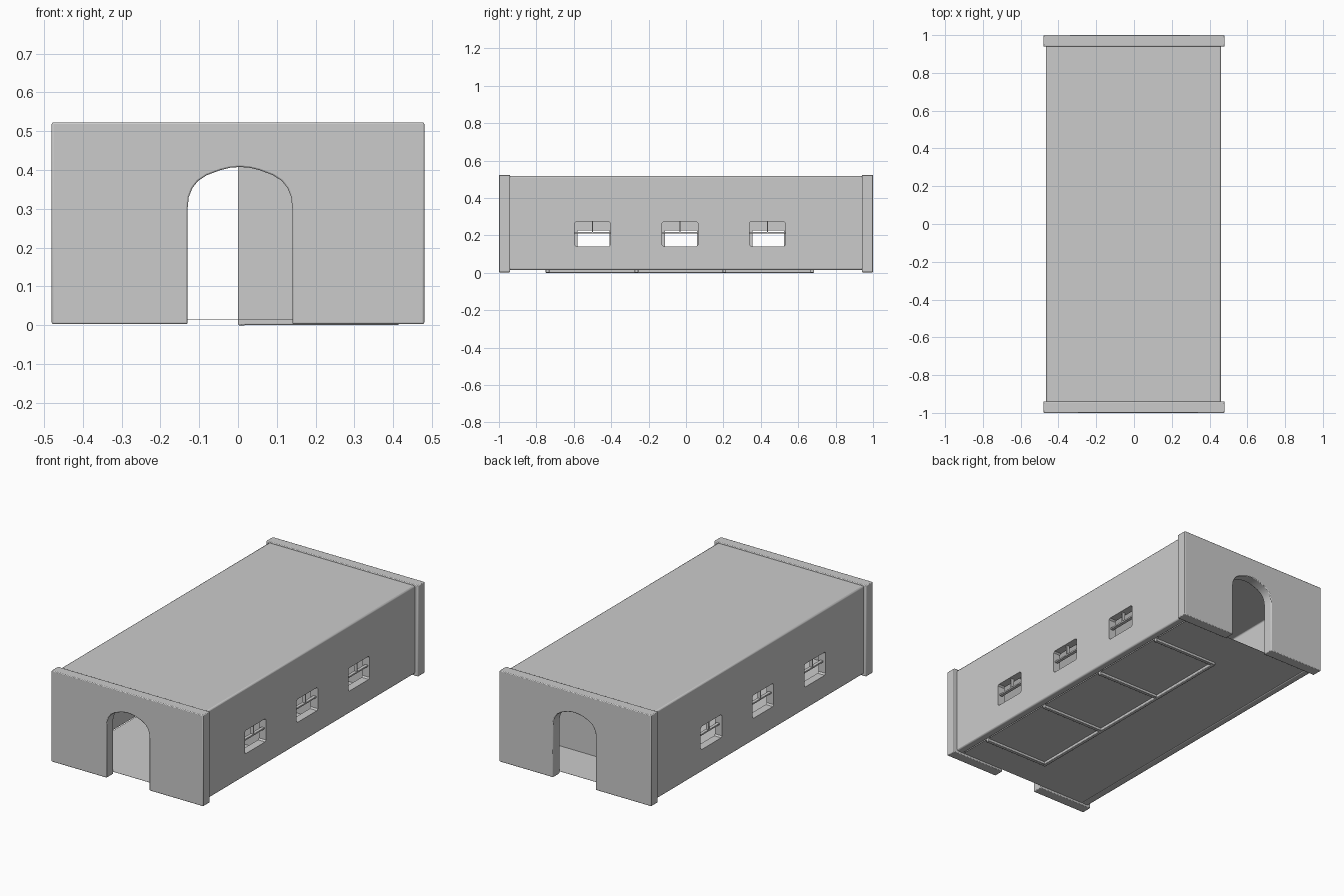
import bpy, bmesh

if "Cube" in bpy.data.objects:
    bpy.data.objects.remove(bpy.data.objects["Cube"])


def prism(name, pts, axis, lo, hi):
    """Extrude a 2D profile along axis: 'y' uses (x, z) points, 'x' uses (y, z)."""
    def put(p, d):
        return (p[0], d, p[1]) if axis == 'y' else (d, p[0], p[1])
    bm = bmesh.new()
    face = bm.faces.new([bm.verts.new(put(p, lo)) for p in pts])
    ext = bmesh.ops.extrude_face_region(bm, geom=[face])
    vs = [g for g in ext['geom'] if isinstance(g, bmesh.types.BMVert)]
    bmesh.ops.translate(bm, verts=vs, vec=put((0, 0), hi - lo))
    bmesh.ops.recalc_face_normals(bm, faces=bm.faces)
    mesh = bpy.data.meshes.new(name)
    bm.to_mesh(mesh)
    bm.free()
    ob = bpy.data.objects.new(name, mesh)
    bpy.context.collection.objects.link(ob)
    return ob


def box(name, x, y, z):
    return prism(name, [(x[0], z[0]), (x[1], z[0]), (x[1], z[1]), (x[0], z[1])], 'y', *y)


def bevel(ob, width, segments=2):
    m = ob.modifiers.new("soft_edges", 'BEVEL')
    m.width, m.segments, m.limit_method = width, segments, 'ANGLE'
    bpy.ops.object.select_all(action='DESELECT')
    bpy.context.view_layer.objects.active = ob
    ob.select_set(True)
    bpy.ops.object.shade_smooth_by_angle()


def cut(ob, cutter):
    m = ob.modifiers.new("opening", 'BOOLEAN')
    m.object, m.operation, m.solver = cutter, 'DIFFERENCE', 'EXACT'
    cutter.hide_render = True
    cutter.hide_set(True)


# Side walls and roof in one inverted U section
L, R, LI, RI, TOP, CEIL, BASE = -0.465, 0.46, -0.42, 0.415, 0.517, 0.472, 0.015
shell = prism("walls_and_roof", [(L, BASE), (L, TOP), (R, TOP), (R, BASE), (RI, BASE),
                                 (RI, CEIL), (LI, CEIL), (LI, BASE)], 'y', -0.95, 0.95)
bevel(shell, 0.008)

# Thin floor
box("floor", (LI, RI), (-0.94, 0.94), (BASE, BASE + 0.001))

# End walls with an arched doorway in each
half = [(0.135, 0.003), (0.135, 0.30), (0.132, 0.33), (0.123, 0.353), (0.108, 0.372),
        (0.085, 0.387), (0.05, 0.40), (0.025, 0.406)]
arch = [(0.005 + x, z) for x, z in half] + [(0.005, 0.408)] + [(0.005 - x, z) for x, z in reversed(half)]
outline = [(-0.48, 0.003), (-0.48, 0.523), (0.48, 0.523), (0.48, 0.003)] + arch
for name, y in (("front_wall", -1.0), ("back_wall", 0.94)):
    bevel(prism(name, outline, 'y', y, y + 0.06), 0.004)

# Stall front along the middle and four stall dividers
stall_front = box("stall_front", (0.0, 0.02), (-0.75, 0.685), (0.0, CEIL))
bevel(stall_front, 0.003)
for i, y in enumerate((-0.75, -0.275, 0.195, 0.665)):
    bevel(box(f"stall_divider_{i + 1}", (0.001, RI), (y, y + 0.02), (0.001, CEIL)), 0.003)

# Windows: openings in both side walls, an upper two-pane frame, hatch in the stall front
for i, y in enumerate((-0.50, -0.032, 0.435)):
    w, b, t, c = 0.096, 0.142, 0.274, 0.008
    rounded = [(y - w + c, b), (y + w - c, b), (y + w, b + c), (y + w, t - c),
               (y + w - c, t), (y - w + c, t), (y - w, t - c), (y - w, b + c)]
    for side, lo, hi in (("left", -0.55, -0.35), ("right", 0.35, 0.55)):
        cut(shell, prism(f"window_cutter_{side}_{i + 1}", rounded, 'x', lo, hi))
        x = (lo + 0.10, lo + 0.118) if side == "left" else (hi - 0.118, hi - 0.10)
        box(f"window_bar_{side}_{i + 1}", x, (y - w, y + w), (0.21, 0.218))
        box(f"window_mullion_{side}_{i + 1}", x, (y - 0.003, y + 0.003), (0.216, t))
    cut(stall_front, box(f"hatch_cutter_{i + 1}", (-0.05, 0.07), (y - 0.08, y + 0.09), (0.142, 0.227)))
